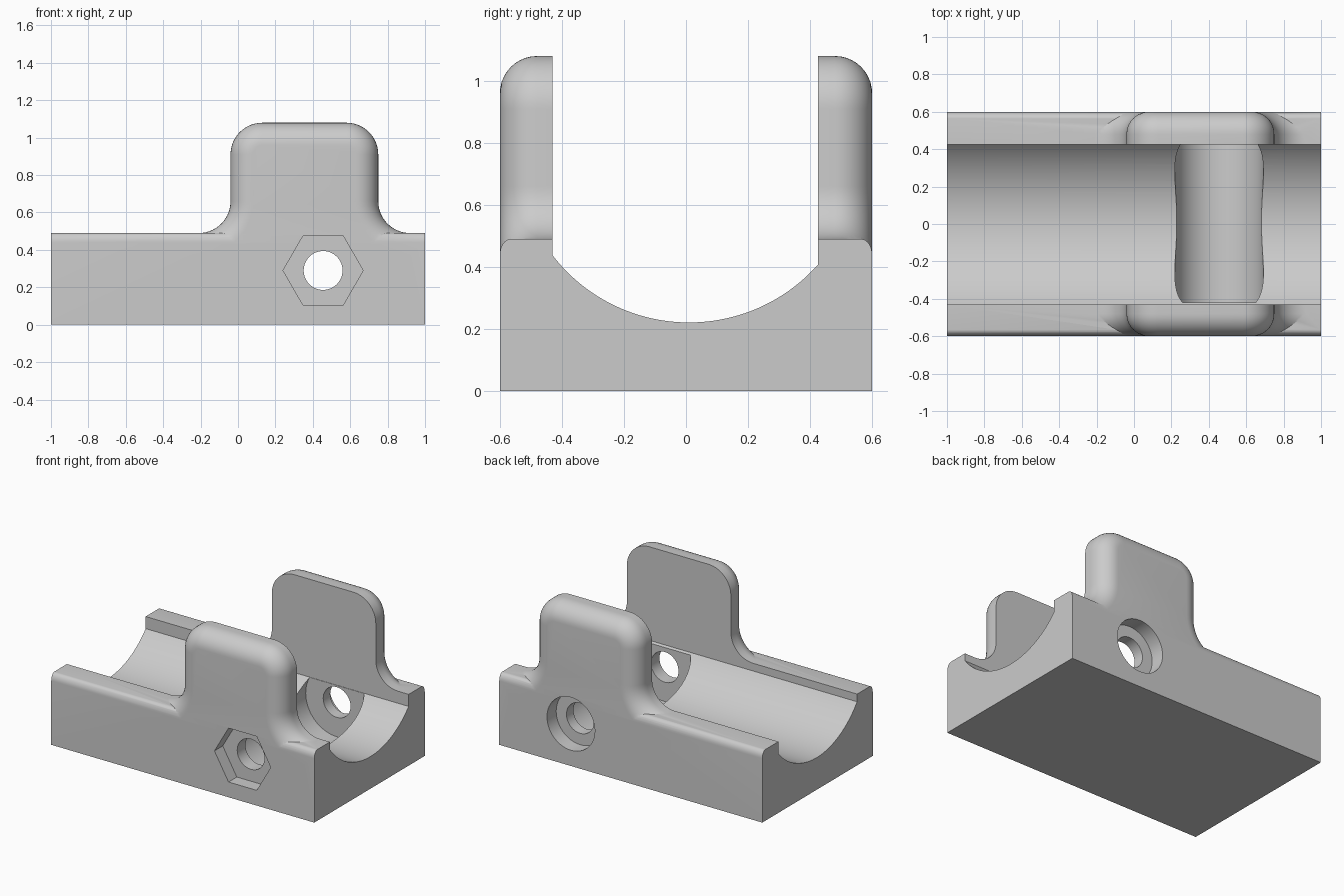
import bpy, bmesh, math

if "Cube" in bpy.data.objects:
    bpy.data.objects.remove(bpy.data.objects["Cube"])

grey = bpy.data.materials.new("plain grey")
grey.diffuse_color = (0.6, 0.6, 0.6, 1)
grey.use_nodes = True
grey.node_tree.nodes["Principled BSDF"].inputs["Base Color"].default_value = grey.diffuse_color


def arc(cx, cz, r, a0, a1, n=14, r2=None):
    r2 = r if r2 is None else r2
    out = []
    for i in range(n + 1):
        a = math.radians(a0 + (a1 - a0) * i / n)
        out.append((cx + r * math.cos(a), cz + r2 * math.sin(a)))
    return out


def loft(name, rings):
    """Closed solid through a stack of rings of equal length."""
    bm = bmesh.new()
    vs = [[bm.verts.new(p) for p in ring] for ring in rings]
    n = len(vs[0])
    for a, b in zip(vs, vs[1:]):
        for i in range(n):
            j = (i + 1) % n
            bm.faces.new((a[i], a[j], b[j], b[i]))
    bm.faces.new(vs[0])
    bm.faces.new(vs[-1])
    bmesh.ops.recalc_face_normals(bm, faces=bm.faces)
    me = bpy.data.meshes.new(name)
    bm.to_mesh(me)
    bm.free()
    me.materials.append(grey)
    ob = bpy.data.objects.new(name, me)
    bpy.context.collection.objects.link(ob)
    return ob


def along_x(name, pts, x0, x1):
    return loft(name, [[(x, p[0], p[1]) for p in pts] for x in (x0, x1)])


def along_y(name, pts, y0, y1):
    return loft(name, [[(p[0], y, p[1]) for p in pts] for y in (y0, y1)])


def combine(target, tool, operation):
    m = target.modifiers.new(operation.lower(), "BOOLEAN")
    m.operation = operation
    m.solver = "EXACT"
    m.object = tool
    bpy.context.view_layer.objects.active = target
    bpy.ops.object.modifier_apply(modifier=m.name)
    bpy.data.objects.remove(tool)


# Base block with softened long top edges
TOP = 0.49
block = [(-0.6, 0), (0.6, 0)]
block += arc(0.565, TOP - 0.05, 0.035, 0, 90, 8, 0.05)
block += arc(-0.565, TOP - 0.05, 0.035, 90, 180, 8, 0.05)
cradle = along_x("cradle", block, -1, 1)


# Upright tab outline, shrunk by d, flaring into the block at its foot
def tab_outline(d):
    l, r, h, c, f = -0.04, 0.75, 1.08, 0.17, 0.17
    pts = [(l - f, 0.3)]
    pts += arc(l - f, TOP + f, f + d, -90, 0)
    pts += arc(l + c, h - c, c - d, 180, 90)
    pts += arc(r - c, h - c, c - d, 90, 0)
    pts += arc(r + f, TOP + f, f + d, 180, 270)
    pts += [(r + f, 0.3)]
    return pts


# Tabs on both sides, rounded on their outer edge
ROUND = 0.12
for side in (-1, 1):
    layers = []
    for i in range(11):
        t = math.radians(90 * i / 10)
        layers.append((ROUND * (1 - math.sin(t)), 0.6 - ROUND * (1 - math.cos(t))))
    layers.append((0, 0.38))
    rings = [[(x, side * y, z) for x, z in tab_outline(d)] for d, y in layers]
    combine(cradle, loft("tab", rings), "UNION")

# Trough between the tabs: straight walls and a round floor
YC, ZC, R = 0.01, 0.777, 0.556
a0 = math.degrees(-math.acos((0.425 - YC) / R))
a1 = math.degrees(-math.acos((-0.43 - YC) / R))
trough = arc(YC, ZC, R, a1, a0, 48) + [(0.425, 1.3), (-0.43, 1.3)]
combine(cradle, along_x("trough", trough, -1.2, 1.2), "DIFFERENCE")

# Cross groove, bolt hole, nut pocket and bolt head recess on one axis
BX, BZ = 0.455, 0.29


def polygon(r, n):
    return arc(BX, BZ, r, 0, 360 - 360 / n, n - 1)


for name, r, n, y0, y1 in (
    ("cross_groove", 0.237, 64, -0.42, 0.424),
    ("bolt_hole", 0.104, 48, -0.8, 0.8),
    ("nut_pocket", 0.214, 6, -0.8, -0.51),
    ("head_recess", 0.182, 48, 0.5, 0.8),
):
    combine(cradle, along_y(name, polygon(r, n), y0, y1), "DIFFERENCE")

# Smooth the rounded surfaces, keep the cut edges crisp
bpy.ops.object.select_all(action="DESELECT")
cradle.select_set(True)
bpy.context.view_layer.objects.active = cradle
bpy.ops.object.shade_smooth_by_angle(angle=math.radians(25))
